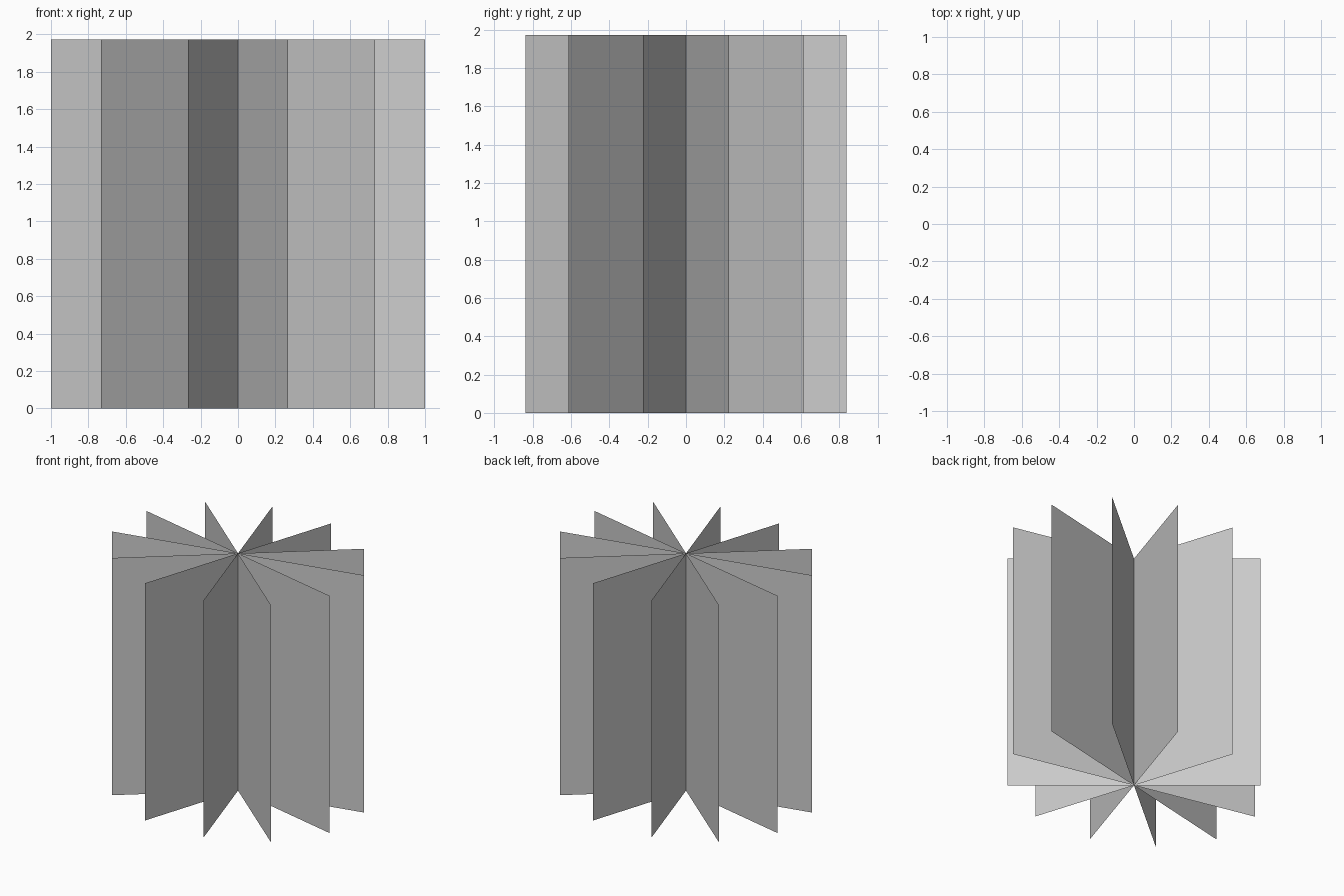
import bpy
import math

if "Cube" in bpy.data.objects:
    bpy.data.objects.remove(bpy.data.objects["Cube"])

HEIGHT = 1.972
RX = 1 / math.cos(math.radians(15))   # ellipse radii the fin tips lie on
RY = 0.837 * RX
FINS = 6


def add_fin(index):
    # one flat upright sheet passing through the centre axis
    a = math.radians(15 + index * 180 / FINS)
    x, y = RX * math.cos(a), RY * math.sin(a)
    verts = [(-x, -y, 0), (0, 0, 0), (x, y, 0),
             (x, y, HEIGHT), (0, 0, HEIGHT), (-x, -y, HEIGHT)]
    mesh = bpy.data.meshes.new(f"fin_{index + 1}")
    mesh.from_pydata(verts, [], [(0, 1, 4, 5), (1, 2, 3, 4)])
    obj = bpy.data.objects.new(f"fin_{index + 1}", mesh)
    bpy.context.collection.objects.link(obj)


# crossed fins fanned around the vertical axis
for i in range(FINS):
    add_fin(i)
